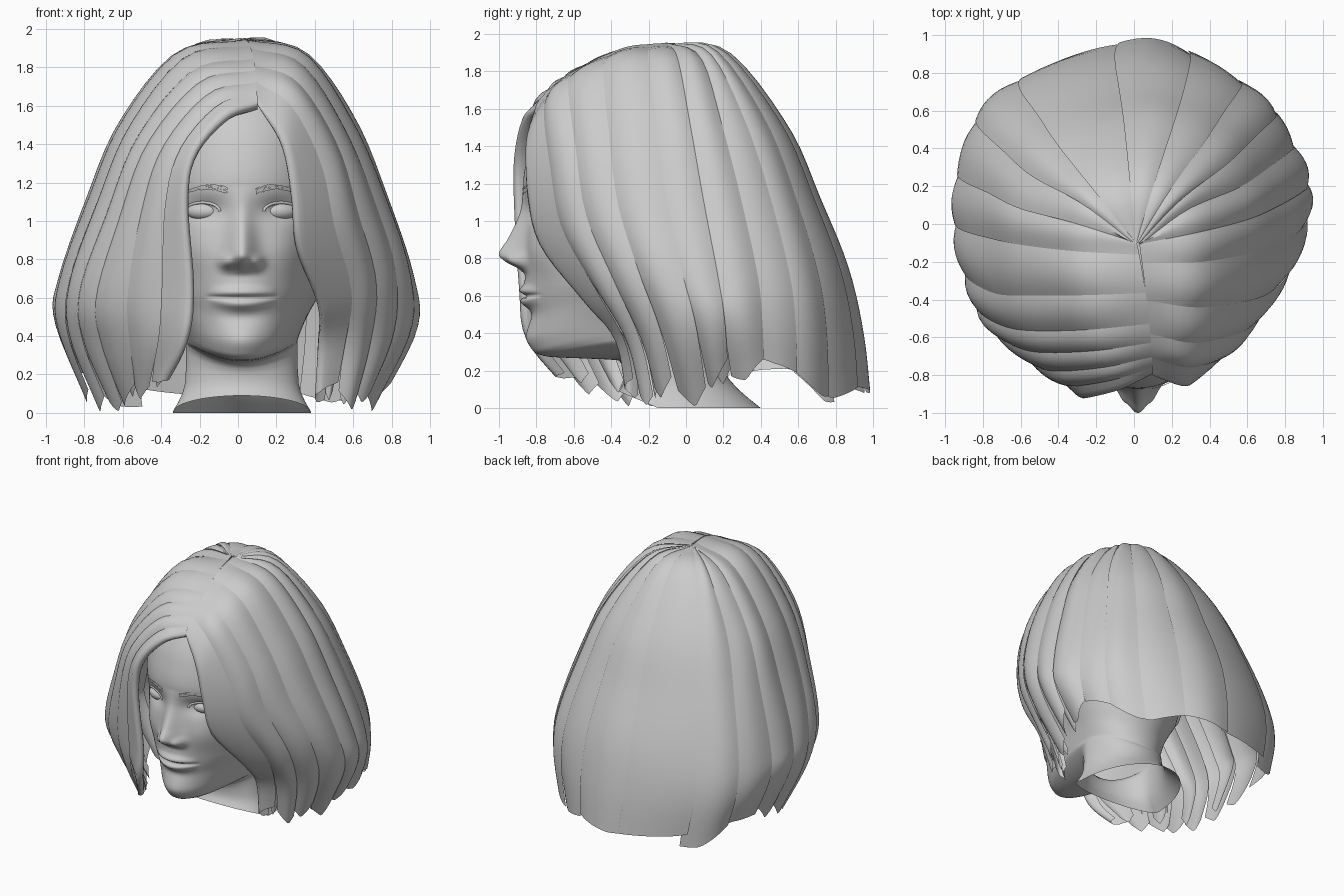
import bpy, random
from math import sin, cos, pi, exp, sqrt
from mathutils import Vector

if "Cube" in bpy.data.objects:
    bpy.data.objects.remove(bpy.data.objects["Cube"])

random.seed(4)
CX, YC = 0.02, -0.15          # face centre x, widest y of the head


def grid(name, rows, closed=False, caps=False):
    n = len(rows[0])
    verts = [v for r in rows for v in r]
    faces = []
    for i in range(len(rows) - 1):
        for j in range(n if closed else n - 1):
            k = (j + 1) % n
            faces.append((i * n + j, i * n + k, (i + 1) * n + k, (i + 1) * n + j))
    if caps:
        faces.append(tuple(range((len(rows) - 1) * n, len(rows) * n)))
    me = bpy.data.meshes.new(name)
    me.from_pydata(verts, [], faces)
    me.shade_smooth()
    ob = bpy.data.objects.new(name, me)
    bpy.context.collection.objects.link(ob)
    return ob


def pchip(tab, z, c):
    # monotone smooth interpolation of column c over column 0
    z = min(max(z, tab[0][0]), tab[-1][0])
    i = 0
    while i < len(tab) - 2 and z > tab[i + 1][0]:
        i += 1
    d = lambda k: (tab[k + 1][c] - tab[k][c]) / (tab[k + 1][0] - tab[k][0])

    def slope(k):
        if k == 0 or k == len(tab) - 1:
            return d(min(k, len(tab) - 2))
        a, b = d(k - 1), d(k)
        return 2 * a * b / (a + b) if a * b > 0 else 0
    h = tab[i + 1][0] - tab[i][0]
    t = (z - tab[i][0]) / h
    return ((2*t**3 - 3*t*t + 1) * tab[i][c] + (t**3 - 2*t*t + t) * h * slope(i)
            + (3*t*t - 2*t**3) * tab[i + 1][c] + (t**3 - t*t) * h * slope(i + 1))


# Head and neck: z, front y, back y, half width
HEAD = [(0, -.36, .40, .36), (.10, -.33, .28, .31), (.20, -.33, .20, .29), (.255, -.36, .18, .29),
        (.275, -.74, .17, .29), (.30, -.81, .17, .30), (.38, -.84, .17, .33), (.50, -.83, .20, .38),
        (.62, -.845, .24, .42), (.80, -.86, .32, .46), (1.0, -.855, .40, .49), (1.2, -.87, .45, .51),
        (1.4, -.83, .45, .51), (1.6, -.73, .36, .45), (1.75, -.58, .20, .33), (1.84, -.40, .02, .18),
        (1.87, -.2, -.1, .02)]
NOSE = [(.715, 0), (.745, .035), (.78, .1), (.82, .14), (.9, .097), (1.0, .05), (1.08, .02), (1.18, 0)]


def g(v, s):
    return exp(-(v / s) ** 2)


def feature(x, z):
    # forward displacement of the face: nose, lips, chin, sockets, cheeks
    a = abs(x)
    d = 0
    if .715 < z < 1.18:
        d += pchip(NOSE, z, 1) * g(x, .055 + .02 * max(0, min(1, (1.05 - z) / .25)))
    d += .045 * g(a - .08, .035) * g(z - .785, .035)
    lip = max(0, 1 - (x / .18) ** 2)
    d += lip * (.026 * g(z - .63 + .25 * x * x, .024) + .03 * g(z - .567 - .4 * x * x, .028))
    d -= .03 * max(0, 1 - (x / .19) ** 4) * g(z - .6, .008)
    d += .02 * g(x, .2) * g(z - .6, .1)
    d -= .012 * g(z - .5, .035) * g(x, .11)
    d += .015 * g(z - .38, .06) * g(x, .1)
    d -= .04 * g(a - .19, .10) * g(z - 1.06, .06)
    d += .03 * g(a - .24, .12) * g(z - .85, .13)
    return d


def face_y(x, z):
    yf, w = pchip(HEAD, z, 1), pchip(HEAD, z, 3)
    return YC - (YC - yf) * sqrt(max(0, 1 - (x / w) ** 2)) - feature(x, z)


zs = [0, .05, .1, .15, .2, .23, .255, .26, .265, .27, .275, .28, .29]
zs += [.30 + .011 * i for i in range(84)] + [1.225 + .035 * i for i in range(18)] + [1.855, 1.865, 1.87]
rows = []
for z in zs:
    yf, yb, w = (pchip(HEAD, z, c) for c in (1, 2, 3))
    lift = 1.2 * min(1, max(0, (.65 - z) / .35)) * min(1, max(0, (z - .15) / .1))
    ring = []
    for j in range(160):
        s = 2 * pi * j / 160
        a = s - .5 * sin(s)
        x, c = w * sin(a), cos(a)
        y = YC - (YC - yf) * c - feature(x, z) * min(1, c * 3) if c > 0 else YC - (yb - YC) * c
        cut = .09 * max(0, 1 - z / .2) * max(0, c)      # neck is cut higher at the front
        ring.append((CX + x, y, z + lift * x * x + cut))
    rows.append(ring)
grid("head_and_neck", rows, closed=True, caps=True)


def ball(name, loc, scale, rz=0):
    bpy.ops.mesh.primitive_uv_sphere_add(segments=32, ring_count=16, location=loc, rotation=(0, 0, rz))
    ob = bpy.context.object
    ob.name, ob.scale = name, scale
    bpy.ops.object.shade_smooth()


def tube(name, pts, r):
    cu = bpy.data.curves.new(name, 'CURVE')
    cu.dimensions, cu.bevel_depth, cu.bevel_resolution = '3D', r, 2
    sp = cu.splines.new('POLY')
    sp.points.add(len(pts) - 1)
    for p, q in zip(sp.points, pts):
        p.co = (*q, 1)
    bpy.context.collection.objects.link(bpy.data.objects.new(name, cu))


# Eyes, lids, brows and ears on both sides
for side, sg in (("left", 1), ("right", -1)):
    ex = sg * .205
    ball(side + "_eye", (CX + ex, face_y(ex, 1.05) + .018, 1.05), (.088, .05, .046), sg * .38)
    pts = []
    for i in range(15):
        a = pi * i / 14
        x, z = ex + .09 * cos(a), 1.05 + .046 * sin(a)
        pts.append((CX + x, face_y(x, z) - .002, z))
    tube(side + "_upper_lid", pts, .008)
    hairs = []
    for i in range(160):
        t = random.random()
        x = sg * (.07 + .19 * t)
        z = 1.145 + .03 * sin(pi * min(1, t * .75 + .1)) + random.uniform(-.016, .016) * (1 - .6 * t)
        x2, z2 = x + sg * .024, z + .014 * (1 - 1.4 * t)
        p = lambda px, pz: (CX + px, face_y(px, pz) - .012, pz)
        hairs.append([p(x, z - .004), p(x2, z2), p(x, z + .004)])
    me = bpy.data.meshes.new(side + "_eyebrow")
    me.from_pydata([v for h in hairs for v in h], [], [(3*i, 3*i + 1, 3*i + 2) for i in range(len(hairs))])
    bpy.context.collection.objects.link(bpy.data.objects.new(side + "_eyebrow", me))
    ball(side + "_ear", (CX + sg * .49, -.1, .9), (.04, .09, .15), sg * .3)

# Hair guide paths, root to tip, from the front edge round to the back
RIGHT = [
    [(.10, -.80, 1.62), (.24, -.84, 1.42), (.30, -.83, 1.15), (.33, -.76, .88), (.44, -.53, .58), (.44, -.36, .36), (.42, -.30, .03)],
    [(.09, -.65, 1.77), (.30, -.70, 1.67), (.49, -.66, 1.35), (.58, -.60, 1.0), (.67, -.43, .65), (.64, -.28, .35), (.58, -.20, .02)],
    [(.06, -.35, 1.92), (.34, -.38, 1.84), (.58, -.35, 1.48), (.74, -.30, 1.1), (.85, -.20, .75), (.85, -.08, .42), (.68, .02, .03)],
    [(.03, -.12, 1.95), (.34, -.08, 1.87), (.60, -.02, 1.52), (.77, .05, 1.1), (.90, .13, .70), (.92, .18, .45), (.75, .22, .10)],
    [(.03, -.11, 1.95), (.28, .08, 1.88), (.55, .20, 1.52), (.71, .31, 1.1), (.82, .40, .70), (.84, .43, .45), (.79, .45, .22)],
    [(.02, -.10, 1.95), (.20, .15, 1.91), (.41, .40, 1.53), (.53, .56, 1.1), (.62, .67, .70), (.63, .71, .40), (.57, .72, .03)]]
BACK = [(.01, -.10, 1.95), (.04, .22, 1.90), (.07, .54, 1.50), (.08, .71, 1.12), (.08, .86, .75), (.08, .94, .40), (.08, .98, .04)]
LEFT = [
    [(.10, -.79, 1.62), (-.08, -.86, 1.56), (-.25, -.90, 1.36), (-.30, -.90, 1.1), (-.28, -.87, .65), (-.31, -.83, .38), (-.42, -.64, .13)],
    [(.09, -.62, 1.79), (-.20, -.66, 1.73), (-.48, -.67, 1.4), (-.63, -.64, 1.0), (-.75, -.56, .60), (-.72, -.46, .35), (-.60, -.33, .03)],
    [(.06, -.35, 1.92), (-.28, -.36, 1.86), (-.57, -.36, 1.5), (-.74, -.35, 1.1), (-.88, -.28, .70), (-.89, -.22, .42), (-.74, -.12, .03)],
    [(.02, -.12, 1.95), (-.32, -.08, 1.86), (-.61, -.03, 1.5), (-.78, .02, 1.1), (-.92, .06, .70), (-.94, .10, .48), (-.78, .15, .08)],
    [(.01, -.11, 1.95), (-.28, .08, 1.88), (-.56, .20, 1.5), (-.73, .33, 1.1), (-.85, .43, .70), (-.87, .48, .45), (-.80, .50, .20)],
    [(.01, -.10, 1.95), (-.20, .15, 1.90), (-.41, .40, 1.53), (-.53, .57, 1.1), (-.62, .69, .70), (-.63, .75, .40), (-.57, .77, .04)]]
vec = lambda path, off=(0, 0, 0): [Vector(p) + Vector(off) for p in path]
# the two front edges are rolled inwards by one extra guide each
GUIDES = ([vec(RIGHT[0], (.015, .07, -.03))] + [vec(p) for p in RIGHT] + [vec(BACK)]
          + [vec(p) for p in reversed(LEFT)] + [vec(LEFT[0], (0, .08, -.045))])


def spline(get, n, t):
    # Catmull-Rom through n points, t in 0..n-1
    i = min(max(int(t), 0), n - 2)
    f = t - i
    b, c = get(i), get(i + 1)
    a = get(i - 1) if i > 0 else 2 * b - c
    d = get(i + 2) if i < n - 2 else 2 * c - b
    return .5 * (2*b + (c - a) * f + (2*a - 5*b + 4*c - d) * f*f + (3*b - a - 3*c + d) * f**3)


def shell(u, t):
    return spline(lambda i: spline(lambda k: GUIDES[i][k], 7, t * 6), len(GUIDES), u)


def lock(name, u0, u1, t0=0, taper=.1, bulge=.022, offset=0, jag=.04):
    mid, half, rows = (u0 + u1) / 2, (u1 - u0) / 2, []
    end, notch = 1.01 - random.uniform(0, .03), random.uniform(.1, .9)
    for i in range(29):
        row = []
        for j in range(11):
            s = j / 10
            t = t0 + (end - t0) * i / 28
            t *= 1 - jag * abs(s - notch) * (i / 28) ** 4
            u = mid + half * (2 * s - 1) * (1 - taper * t ** 5)
            u = min(max(u, 0), len(GUIDES) - 1)
            p = shell(u, t)
            tn = min(max(t, .06), .98)
            du = shell(min(u + .03, 14), tn) - shell(max(u - .03, 0), tn)
            dt = shell(u, tn + .02) - shell(u, tn - .02)
            n = dt.cross(du).normalized()
            h = bulge * (sin(pi * s) - .35) + .008 * (2 * s - 1) + offset
            p = p + n * h * min(1, t * 5 + .1)
            p.z = max(p.z, .01)
            row.append(p)
        rows.append(row)
    grid(name, rows[::-1])


# Outer locks
CUTS = [0, 1.65, 2.2, 2.75, 3.5, 4.1, 4.9, 5.5, 6.1, 6.6, 7.2, 7.9, 8.7, 9.5, 10.2, 11, 11.6, 12, 12.35, 12.65, 14]
for i, (a, b) in enumerate(zip(CUTS, CUTS[1:])):
    back = 4.9 < (a + b) / 2 < 9.5
    lock(f"hair_lock_{i + 1:02d}", a - .06, b + .06,
         taper=.06 if back else random.uniform(.1, .35),
         bulge=.014 if back else .026, jag=.03 if back else .07)

# Loose under-locks beside the face and at the nape sides
UNDER = [(1.3, 1.65), (1.9, 2.3), (2.6, 3.1), (3.6, 4.2), (10, 10.6), (11.2, 11.7), (12, 12.3), (12.5, 12.9)]
for i, (a, b) in enumerate(UNDER):
    lock(f"under_lock_{i + 1:02d}", a, b, t0=.5, taper=.35, offset=-.06, jag=.06)
